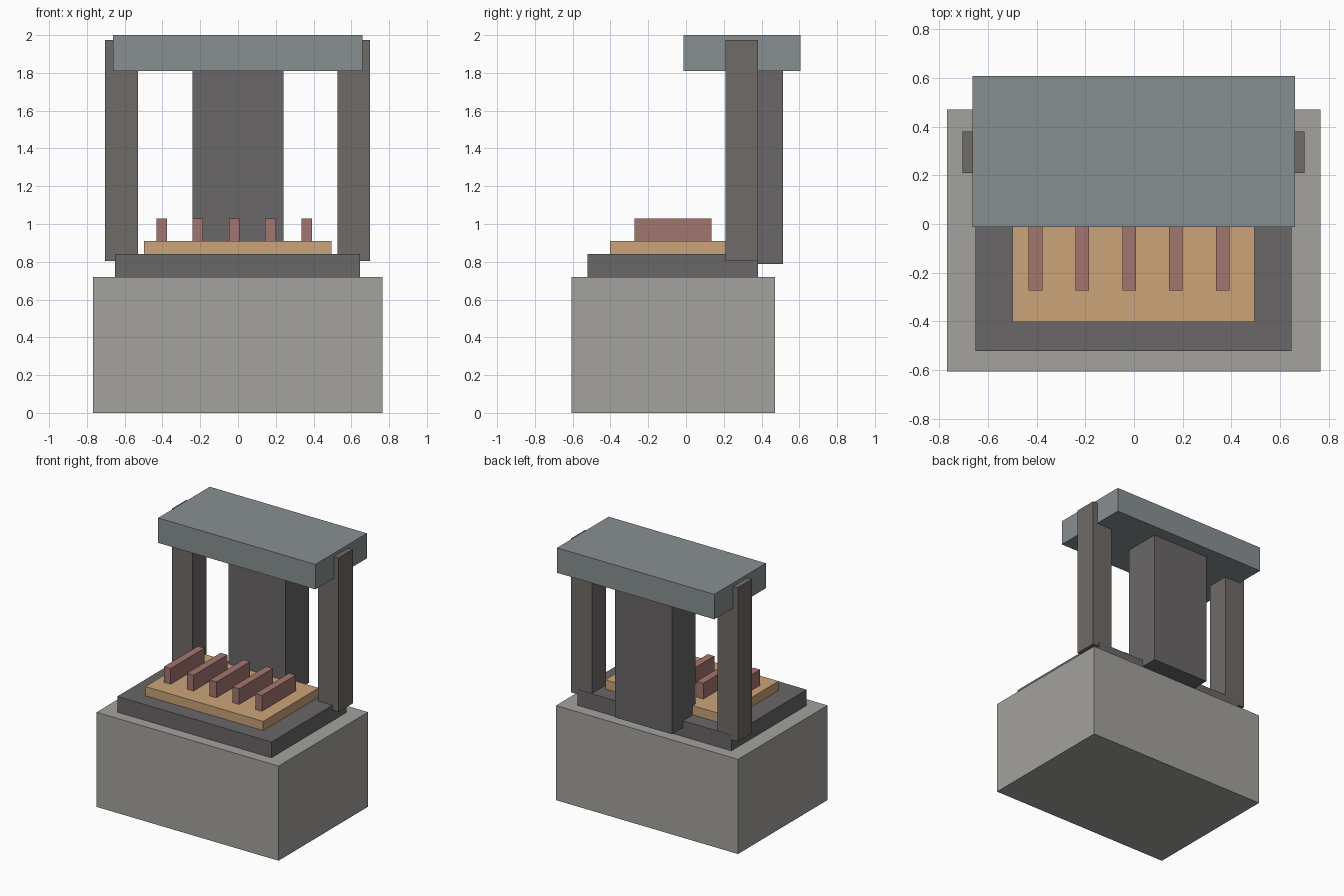
import bpy

if "Cube" in bpy.data.objects:
    bpy.data.objects.remove(bpy.data.objects["Cube"])


def material(name, rgb):
    m = bpy.data.materials.new(name)
    m.diffuse_color = (*rgb, 1.0)
    m.use_nodes = True
    m.node_tree.nodes["Principled BSDF"].inputs["Base Color"].default_value = m.diffuse_color
    return m


stone = material("stone", (0.37, 0.36, 0.34))
dark = material("dark_stone", (0.145, 0.135, 0.14))
post_stone = material("post_stone", (0.16, 0.145, 0.135))
roof_grey = material("roof_grey", (0.25, 0.28, 0.29))
wood = material("wood", (0.60, 0.37, 0.19))
red = material("red_clay", (0.37, 0.18, 0.16))


def box(name, x, y, z, mat):
    """Box from (min, max) ranges on each axis."""
    ranges = (x, y, z)
    bpy.ops.mesh.primitive_cube_add(size=1, location=[(a + b) / 2 for a, b in ranges])
    o = bpy.context.object
    o.name = name
    o.scale = [b - a for a, b in ranges]
    bpy.ops.object.transform_apply(location=False, rotation=False, scale=True)
    o.data.materials.append(mat)
    return o


# Stepped base
box("base_block", (-0.767, 0.765), (-0.605, 0.47), (0, 0.72), stone)
box("plinth", (-0.65, 0.647), (-0.522, 0.382), (0.72, 0.84), dark)
box("tray", (-0.498, 0.494), (-0.402, 0.265), (0.84, 0.91), wood)

# Row of bars on the tray
for i in range(5):
    cx = -0.404 + i * 0.192
    box(f"bar_{i + 1}", (cx - 0.028, cx + 0.028), (-0.272, 0.135), (0.91, 1.03), red)

# Rear column and side posts
box("rear_column", (-0.242, 0.24), (0.23, 0.513), (0.787, 1.81), dark)
box("left_post", (-0.703, -0.53), (0.21, 0.38), (0.803, 1.975), post_stone)
box("right_post", (0.527, 0.70), (0.21, 0.38), (0.803, 1.975), post_stone)

# Top slab
box("top_slab", (-0.663, 0.66), (-0.013, 0.607), (1.81, 2.0), roof_grey)
